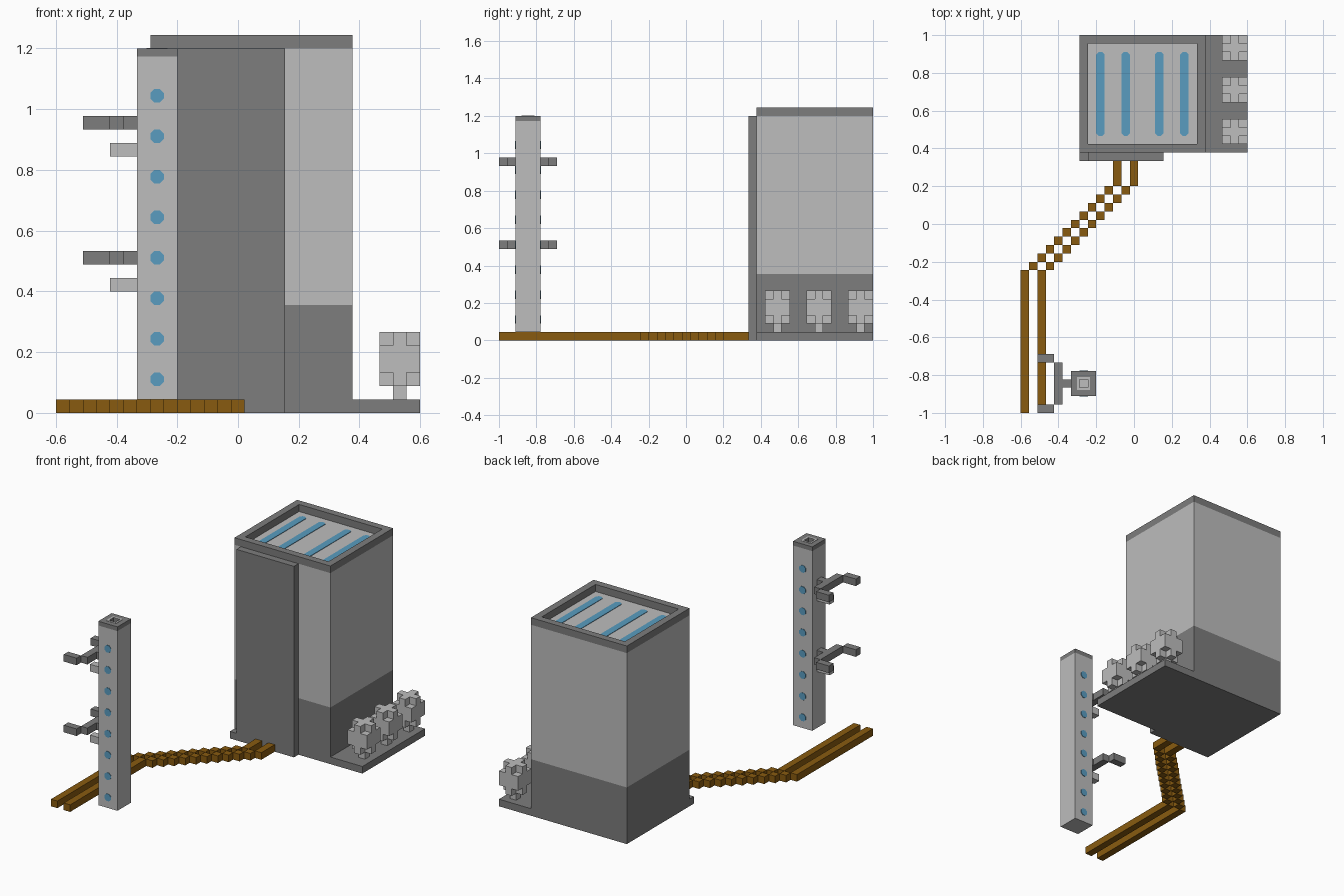
import bpy, bmesh, math
from mathutils import Vector

cube = bpy.data.objects.get("Cube")
if cube:
    bpy.data.objects.remove(cube, do_unlink=True)

U = 2 / 45                      # grid unit
X0, Y0 = -0.6, -1.0             # grid origin


def material(name, rgb):
    m = bpy.data.materials.new(name)
    m.use_nodes = True
    m.diffuse_color = (*rgb, 1)
    bsdf = next(n for n in m.node_tree.nodes if n.type == 'BSDF_PRINCIPLED')
    bsdf.inputs["Base Color"].default_value = (*rgb, 1)
    return m


LIGHT = material("light_grey", (0.51, 0.51, 0.51))
DARK = material("dark_grey", (0.205, 0.205, 0.205))
BROWN = material("rail_brown", (0.25, 0.105, 0.005))
BLUE = material("window_blue", (0.10, 0.335, 0.53))


def finish(name, bm, mat):
    bmesh.ops.recalc_face_normals(bm, faces=bm.faces)
    me = bpy.data.meshes.new(name)
    bm.to_mesh(me)
    bm.free()
    me.materials.append(mat)
    ob = bpy.data.objects.new(name, me)
    bpy.context.collection.objects.link(ob)
    return ob


def boxes(name, mat, items):
    """Boxes in grid units: (x0, x1, y0, y1, z0, z1)."""
    bm = bmesh.new()
    for x0, x1, y0, y1, z0, z1 in items:
        vs = bmesh.ops.create_cube(bm, size=1)["verts"]
        for v in vs:
            v.co = Vector((X0 + U * (x1 if v.co.x > 0 else x0),
                           Y0 + U * (y1 if v.co.y > 0 else y0),
                           U * (z1 if v.co.z > 0 else z0)))
    return finish(name, bm, mat)


def frame(x0, x1, y0, y1, z0, z1, t):
    """Four boxes forming a square ring of wall thickness t."""
    return [(x0, x1, y0, y0 + t, z0, z1), (x0, x1, y1 - t, y1, z0, z1),
            (x0, x0 + t, y0 + t, y1 - t, z0, z1),
            (x1 - t, x1, y0 + t, y1 - t, z0, z1)]


def plate(name, mat, centre, a, b, n, length=0.0):
    """Thin octagon of one unit width, stretched along b by length."""
    bm = bmesh.new()
    a, b, n, c = map(Vector, (a, b, n, centre))
    r = U / 2 / math.cos(math.pi / 8)
    ring = []
    for k in range(8):
        t = math.pi / 8 + k * math.pi / 4
        s = math.sin(t)
        off = a * (r * math.cos(t)) + b * (r * s + math.copysign(length / 2, s))
        ring.append(bm.verts.new(c + off - n * 0.001))
    face = bm.faces.new(ring)
    ext = bmesh.ops.extrude_face_region(bm, geom=[face])["geom"]
    for v in ext:
        if isinstance(v, bmesh.types.BMVert):
            v.co += n * 0.004
    return finish(name, bm, mat)


# Building
boxes("building_lower_walls", DARK, [(7, 22, 31, 45, 0, 8)])
boxes("building_upper_walls", LIGHT, [(7, 22, 31, 45, 8, 27)])
boxes("roof_rim", DARK, frame(7, 22, 31, 45, 27, 28, 1))
boxes("front_panel", DARK, [(8, 17, 30, 31, 0, 27)])
boxes("front_step", DARK, [(7, 8, 30, 31, 0, 1)])
boxes("side_terrace", DARK, [(22, 27, 31, 45, 0, 1)])
for n, i in enumerate((9.5, 12.5, 16.5, 19.5)):
    plate(f"roof_strip_{n + 1}", BLUE, (X0 + i * U, Y0 + 38 * U, 27 * U),
          (1, 0, 0), (0, 1, 0), (0, 0, 1), 9 * U)

# Shrubs: full middle, plus-shaped top and bottom layers
for n, j in enumerate((32, 37, 42)):
    parts = [(25, 26, j + 1, j + 2, 1, 2), (24, 27, j, j + 3, 3, 5)]
    for z in (2, 5):
        parts += [(24, 27, j + 1, j + 2, z, z + 1),
                  (25, 26, j, j + 1, z, z + 1),
                  (25, 26, j + 2, j + 3, z, z + 1)]
    boxes(f"shrub_{n + 1}", LIGHT, parts)

# Rails: straight, diagonal steps, straight
for name, i in (("outer_rail", 0), ("inner_rail", 2)):
    parts = [(i, i + 1, 0, 17, 0, 1), (i + 11, i + 12, 27, 30, 0, 1)]
    parts += [(i + k, i + k + 1, 16 + k, 17 + k, 0, 1) for k in range(1, 11)]
    boxes(name, BROWN, parts)

# Signal post with a socket in its top
boxes("post", LIGHT, [(6, 9, 2, 5, 1, 26)] + frame(6, 9, 2, 5, 26, 26.4, 1))
boxes("post_cap", DARK, frame(6, 9, 2, 5, 26.4, 27, 1))
boxes("post_socket_ring", LIGHT, frame(6.72, 8.28, 2.72, 4.28, 26.98, 27.04, 0.28))
for k in range(8):
    z = U * (2.5 + 3 * k)
    for side, j, d in (("front", 2, -1), ("back", 5, 1)):
        plate(f"post_{side}_light_{k + 1}", BLUE, (X0 + 7.5 * U, Y0 + j * U, z),
              (1, 0, 0), (0, 0, 1), (0, d, 0))

# Forked brackets with short struts below
for name, z in (("lower", 11), ("upper", 21)):
    boxes(f"{name}_bracket", DARK, [(5, 6, 3, 4, z, z + 1), (4, 5, 1, 6, z, z + 1),
                                    (2, 4, 0, 1, z, z + 1), (2, 4, 6, 7, z, z + 1)])
    boxes(f"{name}_strut", LIGHT, [(4, 6, 3, 4, z - 2, z - 1)])
